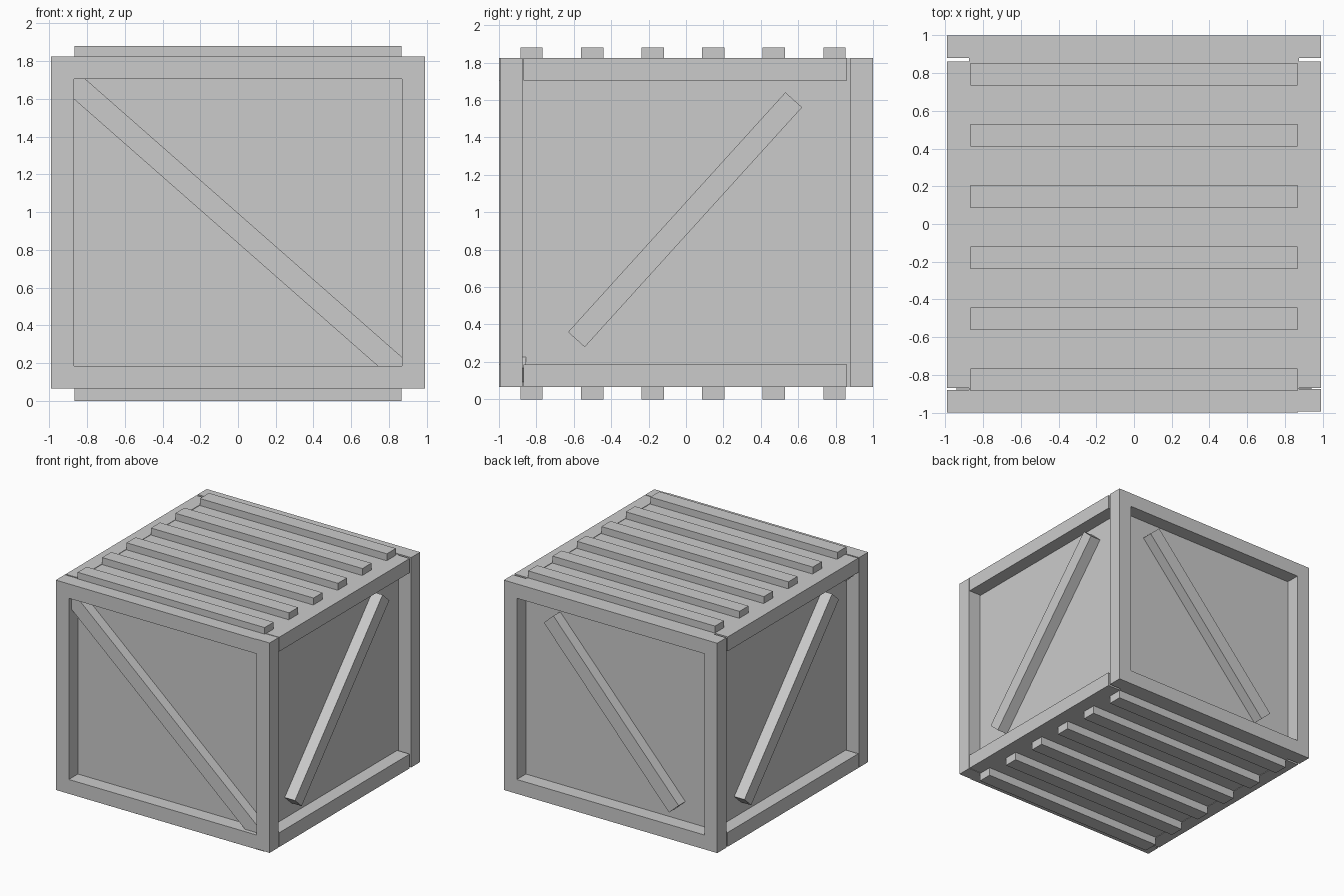
import bpy
from math import radians

if "Cube" in bpy.data.objects:
    bpy.data.objects.remove(bpy.data.objects["Cube"])


def box(name, size, center, rot=(0, 0, 0)):
    bpy.ops.mesh.primitive_cube_add(size=1, location=center, rotation=rot)
    ob = bpy.context.object
    ob.name = name
    ob.scale = size
    bpy.ops.object.transform_apply(location=False, rotation=False, scale=True)
    return ob


W = 0.12                      # timber width
Z0, Z1 = 0.065, 1.825         # frame bottom and top
MID = (Z0 + Z1) / 2

# Inner panelled box
box("panel_box", (1.75, 1.76, 1.752), (0, 0, MID))

# Corner posts (one sits very slightly back)
for name, x, y in (("front_left", -0.93, -0.94), ("front_right", 0.93, -0.935),
                   ("back_left", -0.93, 0.94), ("back_right", 0.93, 0.94)):
    box(name + "_post", (W, W, Z1 - Z0), (x, y, MID))

# Horizontal rails; side rails stop just short of the posts
for level, z in (("bottom", Z0 + W / 2), ("top", Z1 - W / 2)):
    for side, s in (("front", -1), ("back", 1)):
        box(f"{level}_{side}_rail", (1.74, W, W), (0, s * 0.94, z))
    for side, s in (("left", -1), ("right", 1)):
        box(f"{level}_{side}_rail", (W, 1.73, W), (s * 0.93, -0.004, z))

# Slats across the lid and the underside
for i in range(6):
    y = -0.826 + i * 0.324
    box(f"bottom_slat_{i + 1}", (1.735, W, 0.12), (0, y, 0.06))
    box(f"top_slat_{i + 1}", (1.735, W, 0.12), (0, y, 1.82))

# Diagonal braces: full length on the front, shorter on the other faces
D = 0.11
A = radians(47.8)
box("front_brace", (2.4, D, W), (0, -0.91, 0.915), (0, radians(41.3), 0))
box("back_brace", (1.73, D, W), (0.015, 0.915, 0.95), (0, -A, 0))
box("right_brace", (D, 1.73, W), (0.915, -0.005, 0.96), (A, 0, 0))
box("left_brace", (D, 1.73, W), (-0.915, -0.015, 0.96), (-A, 0, 0))
